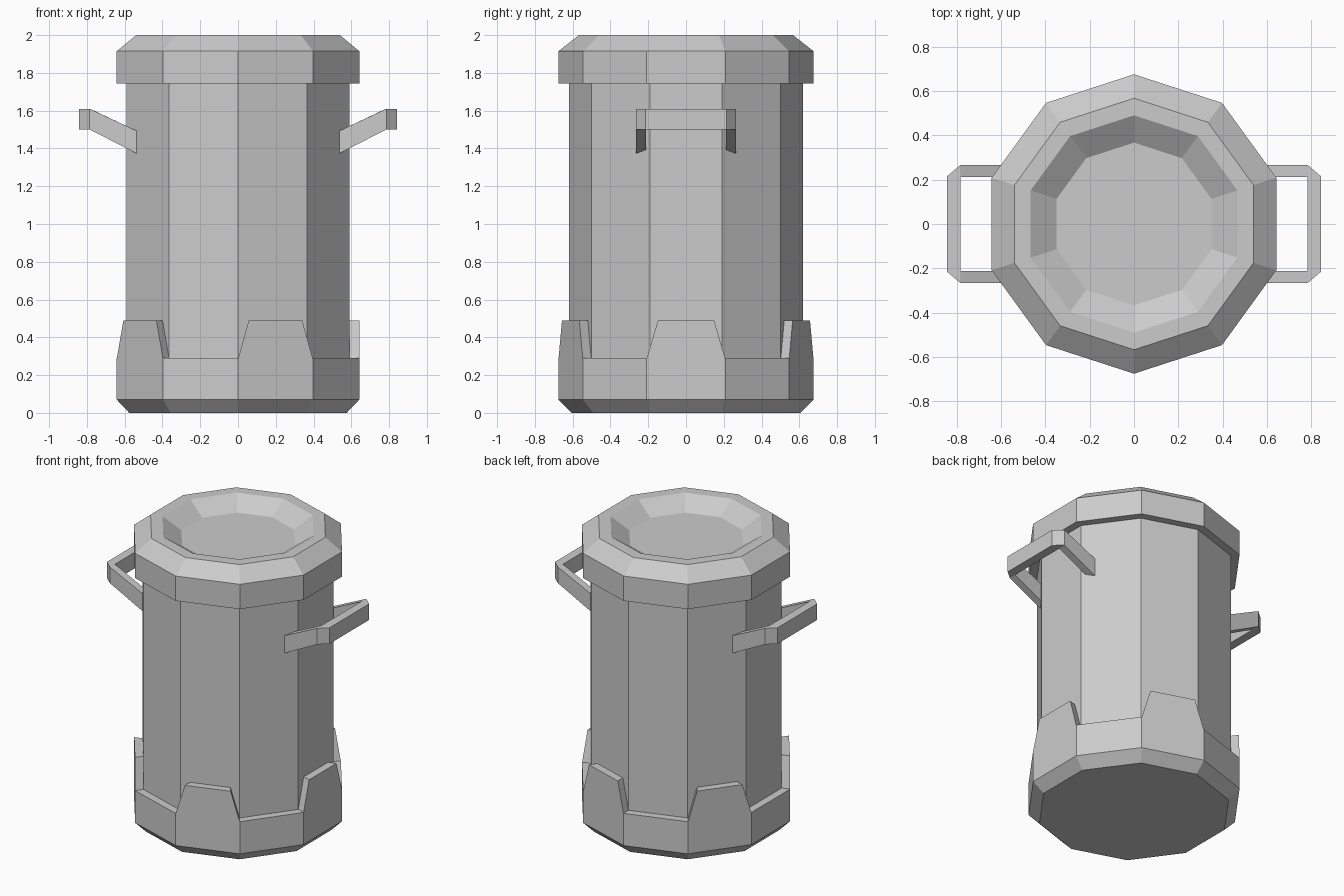
import bpy, bmesh
from math import cos, sin, pi, radians
from mathutils import Matrix

if "Cube" in bpy.data.objects:
    bpy.data.objects.remove(bpy.data.objects["Cube"])

SIDES = 10


def finish(name, bm):
    bmesh.ops.recalc_face_normals(bm, faces=bm.faces)
    mesh = bpy.data.meshes.new(name)
    bm.to_mesh(mesh)
    bm.free()
    obj = bpy.data.objects.new(name, mesh)
    bpy.context.collection.objects.link(obj)
    return obj


def loft(name, sections, turn=0.0):
    """Bridge equal-sized vertex loops and cap both ends."""
    bm = bmesh.new()
    loops = [[bm.verts.new(p) for p in s] for s in sections]
    n = len(loops[0])
    for a, b in zip(loops, loops[1:]):
        for i in range(n):
            j = (i + 1) % n
            bm.faces.new((a[i], a[j], b[j], b[i]))
    bm.faces.new(loops[0])
    bm.faces.new(loops[-1])
    bm.transform(Matrix.Rotation(turn, 4, 'Z'))
    return finish(name, bm)


def turned(name, profile):
    """Ten-sided solid from a (radius, z) profile, a corner pointing at +y."""
    angles = [pi / 2 + 2 * pi * i / SIDES for i in range(SIDES)]
    return loft(name, [[(r * cos(a), r * sin(a), z) for a in angles]
                       for r, z in profile])


# Barrel, chamfered base band and dished lid
turned("body", [(0.62, 0.05), (0.62, 1.80)])
turned("base_band", [(0.605, 0), (0.675, 0.07), (0.675, 0.29), (0.61, 0.29)])
turned("lid", [(0.61, 1.745), (0.675, 1.745), (0.675, 1.915),
               (0.567, 2.0), (0.49, 2.0), (0.367, 1.92)])

# Tapered guard plates on every second side of the base
flat = cos(pi / SIDES)
half = sin(pi / SIDES)
for k in range(5):
    plate = []
    for r in (0.61, 0.675):
        x, w = r * flat, r * half
        t = w - 0.06
        plate.append([(x, -w, 0.285), (x, w, 0.285), (x, t, 0.49), (x, -t, 0.49)])
    loft(f"guard_plate_{k + 1}", plate, radians(72 * k))

# Carrying handles: inner xy, outer xy, low z, high z along one half
handle_half = [((0.53, 0.213), (0.53, 0.265), 1.37, 1.49),
               ((0.783, 0.213), (0.785, 0.265), 1.50, 1.61),
               ((0.783, 0.205), (0.843, 0.215), 1.50, 1.61)]


def handle_section(part, side):
    (ix, iy), (ox, oy), lo, hi = part
    return [(ix, iy * side, lo), (ox, oy * side, lo),
            (ox, oy * side, hi), (ix, iy * side, hi)]


path = ([handle_section(p, 1) for p in handle_half]
        + [handle_section(p, -1) for p in reversed(handle_half)])
loft("right_handle", path)
loft("left_handle", path, pi)
